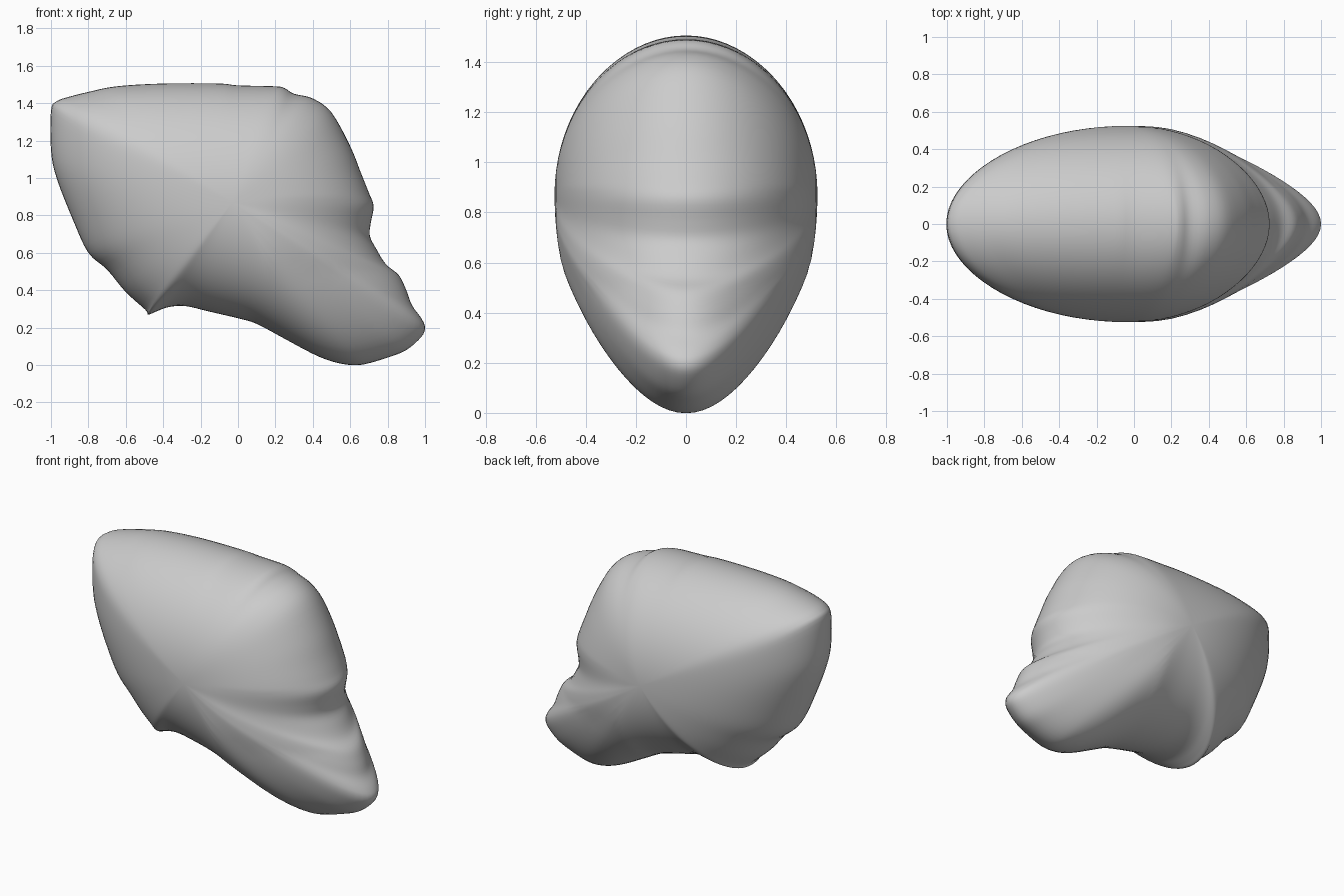
import bpy, bmesh, math
from mathutils import Vector

if "Cube" in bpy.data.objects:
    bpy.data.objects.remove(bpy.data.objects["Cube"])

# Side outline of the body (x, z), clockwise from the left edge
OUTLINE = [
    (-1, 1.15), (-1, 1.36), (-.97, 1.41), (-.9, 1.435), (-.8, 1.46), (-.65, 1.49),
    (-.4, 1.505), (-.1, 1.505), (.0, 1.495), (.2, 1.49), (.25, 1.48), (.3, 1.45),
    (.4, 1.425), (.5, 1.35), (.6, 1.17), (.66, 1.02), (.7, .92), (.725, .85),
    (.71, .76), (.705, .69), (.74, .62), (.79, .54), (.86, .48), (.9, .4),
    (.93, .32), (.98, .25), (1, .2), (.98, .15), (.9, .08), (.8, .04), (.68, .005),
    (.6, 0), (.5, .02), (.4, .06), (.25, .14), (.1, .22), (0, .25), (-.15, .285),
    (-.28, .315), (-.37, .31), (-.44, .285), (-.48, .27), (-.495, .295), (-.6, .39),
    (-.7, .51), (-.8, .6), (-.88, .77), (-.97, 1.0)]
CENTRE = Vector((-.03, .87))
HALF_DEPTH = .525
RINGS = 40


def spline(points, steps=4):
    """Closed Catmull-Rom curve through the points."""
    p = [Vector(q) for q in points]
    n, out = len(p), []
    for i in range(n):
        a, b, c, d = p[i - 1], p[i], p[(i + 1) % n], p[(i + 2) % n]
        for k in range(steps):
            t = k / steps
            out.append(.5 * (2 * b + (c - a) * t + (2 * a - 5 * b + 4 * c - d) * t * t
                             + (3 * b - a - 3 * c + d) * t ** 3))
    return out


def soften(loop, passes=40):
    """Outline with the small bumps ironed out, used further inside."""
    for _ in range(passes):
        loop = [(loop[i - 1] + 2 * loop[i] + loop[(i + 1) % len(loop)]) / 4
                for i in range(len(loop))]
    return loop


edge = spline(OUTLINE)
smooth_edge = soften(edge)
count = len(edge)


def surface_point(i, phi):
    s = math.sin(phi)
    q = CENTRE + s * (smooth_edge[i].lerp(edge[i], s ** 5) - CENTRE)
    # thinner toward the low protruding end
    low = min(1, max(0, (.9 - q.y) / .4))
    thin = 1 - .38 * max(0, q.x - .15) * low
    return (q.x, -HALF_DEPTH * math.cos(phi) * thin, q.y)


# Inflated body: rings growing from the front pole to the outline and back
bm = bmesh.new()
front = bm.verts.new((CENTRE.x, -HALF_DEPTH, CENTRE.y))
back = bm.verts.new((CENTRE.x, HALF_DEPTH, CENTRE.y))
rings = [[bm.verts.new(surface_point(i, math.pi * r / RINGS)) for i in range(count)]
         for r in range(1, RINGS)]
for i in range(count):
    j = (i + 1) % count
    bm.faces.new((front, rings[0][i], rings[0][j]))
    bm.faces.new((back, rings[-1][j], rings[-1][i]))
    for a, b in zip(rings, rings[1:]):
        bm.faces.new((a[i], b[i], b[j], a[j]))
bmesh.ops.recalc_face_normals(bm, faces=bm.faces)
for f in bm.faces:
    f.smooth = True
mesh = bpy.data.meshes.new("inflated_body")
bm.to_mesh(mesh)
bm.free()
body = bpy.data.objects.new("inflated_body", mesh)
bpy.context.collection.objects.link(body)
